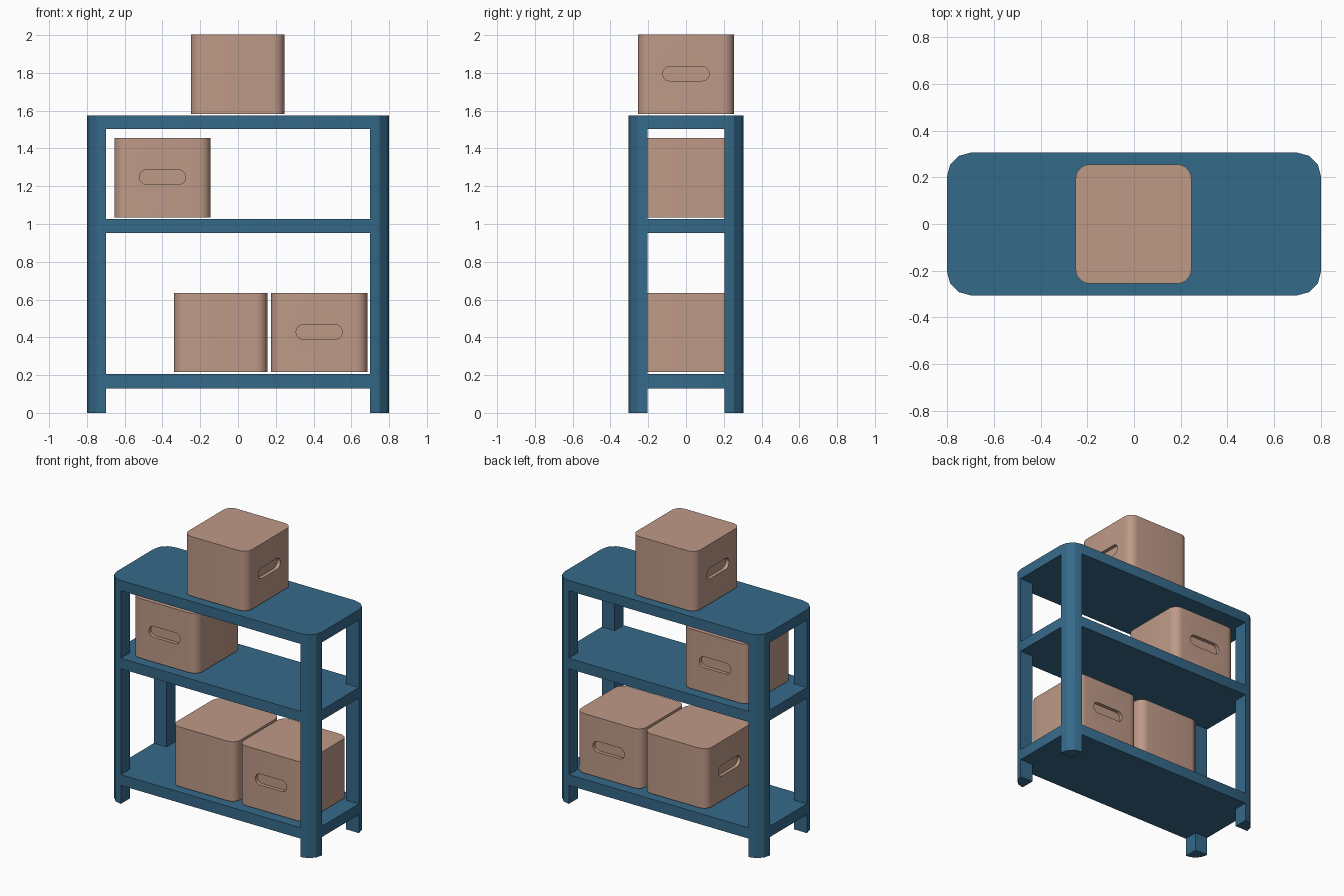
import bpy, bmesh, math

if "Cube" in bpy.data.objects:
    bpy.data.objects.remove(bpy.data.objects["Cube"])


def material(name, rgb):
    m = bpy.data.materials.new(name)
    m.diffuse_color = (*rgb, 1)
    m.use_nodes = True
    m.node_tree.nodes["Principled BSDF"].inputs["Base Color"].default_value = m.diffuse_color
    return m


BLUE = material("blue painted metal", (0.036, 0.142, 0.252))
TAN = material("tan cardboard", (0.52, 0.322, 0.245))


def rounded_rect(w, d, r, seg):
    """Outline of a w by d rectangle with corner radius r."""
    pts = []
    for i, (sx, sy) in enumerate([(1, 1), (-1, 1), (-1, -1), (1, -1)]):
        for k in range(seg + 1):
            a = math.pi / 2 * (i + k / seg)
            pts.append((sx * (w / 2 - r) + r * math.cos(a),
                        sy * (d / 2 - r) + r * math.sin(a)))
    return pts


def add_prism(bm, outline, z0, z1, place=lambda x, y, z: (x, y, z)):
    low = [bm.verts.new(place(x, y, z0)) for x, y in outline]
    high = [bm.verts.new(place(x, y, z1)) for x, y in outline]
    n = len(outline)
    faces = [bm.faces.new(low[::-1]), bm.faces.new(high)]
    for i in range(n):
        j = (i + 1) % n
        faces.append(bm.faces.new((low[i], low[j], high[j], high[i])))
    bmesh.ops.recalc_face_normals(bm, faces=faces)


def make_object(name, bm, mat):
    me = bpy.data.meshes.new(name)
    bm.to_mesh(me)
    bm.free()
    me.materials.append(mat)
    ob = bpy.data.objects.new(name, me)
    bpy.context.collection.objects.link(ob)
    return ob


def cut_and_smooth(ob, cutter, angle):
    mod = ob.modifiers.new("cut", 'BOOLEAN')
    mod.operation, mod.solver, mod.object = 'DIFFERENCE', 'EXACT', cutter
    cutter.hide_render = True
    bpy.ops.object.select_all(action='DESELECT')
    ob.select_set(True)
    bpy.context.view_layer.objects.active = ob
    bpy.ops.object.modifier_apply(modifier=mod.name)
    bpy.data.objects.remove(cutter)
    bpy.ops.object.shade_smooth_by_angle(angle=math.radians(angle))


# Shelf unit: one rounded block with three cross-shaped bays cut out,
# leaving three boards and four corner legs
W, D, H, LEG = 1.6, 0.61, 1.575, 0.1
bm = bmesh.new()
add_prism(bm, rounded_rect(W, D, LEG, 3), 0, H)
shelf = make_object("shelf_unit", bm, BLUE)

ix, iy = W / 2 - LEG, D / 2 - LEG
cross = [(ix, iy), (ix, 1), (-ix, 1), (-ix, iy), (-1, iy), (-1, -iy),
         (-ix, -iy), (-ix, -1), (ix, -1), (ix, -iy), (1, -iy), (1, iy)]
bm = bmesh.new()
for z0, z1 in [(-0.1, 0.13), (0.206, 0.952), (1.026, 1.502)]:
    add_prism(bm, cross, z0, z1)
cut_and_smooth(shelf, make_object("bay_cutter", bm, BLUE), 20)


# Storage boxes with a recessed hand slot on two opposite sides
def storage_box(name, x, z, turned):
    w, d, h = 0.495, 0.51, 0.42
    bm = bmesh.new()
    add_prism(bm, rounded_rect(w, d, 0.06, 6), 0, h)
    box = make_object(name, bm, TAN)
    bm = bmesh.new()
    slot = rounded_rect(0.245, 0.077, 0.0384, 6)
    for s in (-1, 1):
        add_prism(bm, slot, w / 2 - 0.025, w / 2 + 0.05,
                  lambda a, b, c: (s * c, a, b + 0.213))
    cut_and_smooth(box, make_object("slot_cutter", bm, TAN), 30)
    box.location = (x, 0, z)
    box.rotation_euler.z = math.pi / 2 if turned else 0


storage_box("top_box", -0.002, 1.583, False)
storage_box("middle_box", -0.4, 1.035, True)
storage_box("lower_left_box", -0.092, 0.216, False)
storage_box("lower_right_box", 0.43, 0.216, True)
